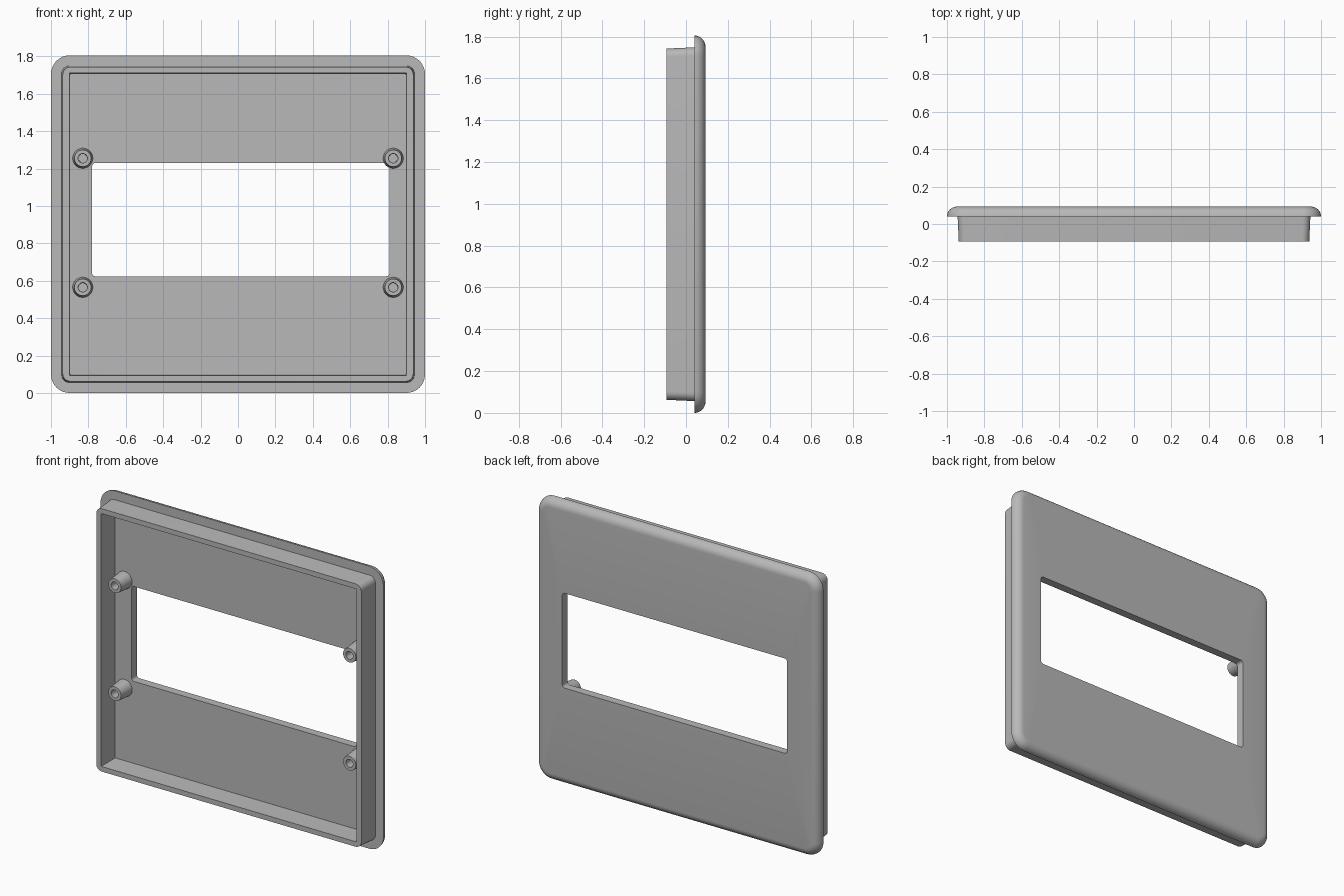
import bpy, bmesh, math

cube = bpy.data.objects.get("Cube")
if cube:
    bpy.data.objects.remove(cube, do_unlink=True)

grey = bpy.data.materials.new("grey plastic")
grey.use_nodes = True
colour = (0.48, 0.48, 0.48, 1)
grey.diffuse_color = colour
grey.node_tree.nodes["Principled BSDF"].inputs["Base Color"].default_value = colour

MID = 0.9025    # height of the plate centre
CORNER = 8      # segments per rounded corner


def rounded_rect(half_w, half_h, radius, y, cx=0.0, cz=MID):
    points = []
    for i, (sx, sz) in enumerate([(1, 1), (-1, 1), (-1, -1), (1, -1)]):
        for k in range(CORNER + 1):
            a = math.pi / 2 * (i + k / CORNER)
            points.append((cx + sx * (half_w - radius) + radius * math.cos(a), y,
                           cz + sz * (half_h - radius) + radius * math.sin(a)))
    return points


def circle(radius, y, cx, cz, sides=32):
    return [(cx + radius * math.cos(math.tau * k / sides), y,
             cz + radius * math.sin(math.tau * k / sides)) for k in range(sides)]


def loft(name, loops, closed):
    """Skin matching loops; closed joins last to first, otherwise ends are capped."""
    bm = bmesh.new()
    rings = [[bm.verts.new(p) for p in loop] for loop in loops]
    n = len(rings[0])
    pairs = list(zip(rings, rings[1:]))
    if closed:
        pairs.append((rings[-1], rings[0]))
    for a, b in pairs:
        for k in range(n):
            j = (k + 1) % n
            bm.faces.new((a[k], a[j], b[j], b[k]))
    if not closed:
        bm.faces.new(rings[0])
        bm.faces.new(rings[-1])
    bmesh.ops.recalc_face_normals(bm, faces=bm.faces[:])
    mesh = bpy.data.meshes.new(name)
    bm.to_mesh(mesh)
    bm.free()
    mesh.materials.append(grey)
    obj = bpy.data.objects.new(name, mesh)
    bpy.context.collection.objects.link(obj)
    bpy.ops.object.select_all(action="DESELECT")
    obj.select_set(True)
    bpy.context.view_layer.objects.active = obj
    bpy.ops.object.shade_smooth_by_angle(angle=math.radians(35))
    return obj


FRONT, FLOOR, BACK = -0.093, 0.04, 0.093
window = dict(half_w=0.795, half_h=0.303, radius=0.018, cx=0.015, cz=0.927)

# Cover: window, floor, inner rim wall, rim lip, outer rim wall, flange, rounded edge
body = [
    rounded_rect(y=BACK, **window),
    rounded_rect(y=FLOOR, **window),
    rounded_rect(0.897, 0.803, 0.004, FLOOR),
    rounded_rect(0.902, 0.808, 0.004, FRONT),
    rounded_rect(0.937, 0.840, 0.040, FRONT),
    rounded_rect(0.943, 0.846, 0.040, FLOOR),
]
fillet = BACK - FLOOR
for k in range(9):
    a = math.pi / 2 * k / 8
    inset = fillet * (1 - math.cos(a))
    body.append(rounded_rect(1 - inset, MID - inset, 0.1 - inset,
                             FLOOR + fillet * math.sin(a)))
loft("cover_plate", body, closed=True)

# Four tapered screw posts with blind holes
TIP = -0.06
for side, x in (("left", 0.83), ("right", -0.83)):
    for level, z in (("upper", 1.255), ("lower", 0.565)):
        profile = [(0.055, FLOOR + 0.01), (0.045, TIP), (0.025, TIP), (0.023, FLOOR - 0.005)]
        loft(f"{level}_{side}_screw_post",
             [circle(r, y, x, z) for r, y in profile], closed=False)
